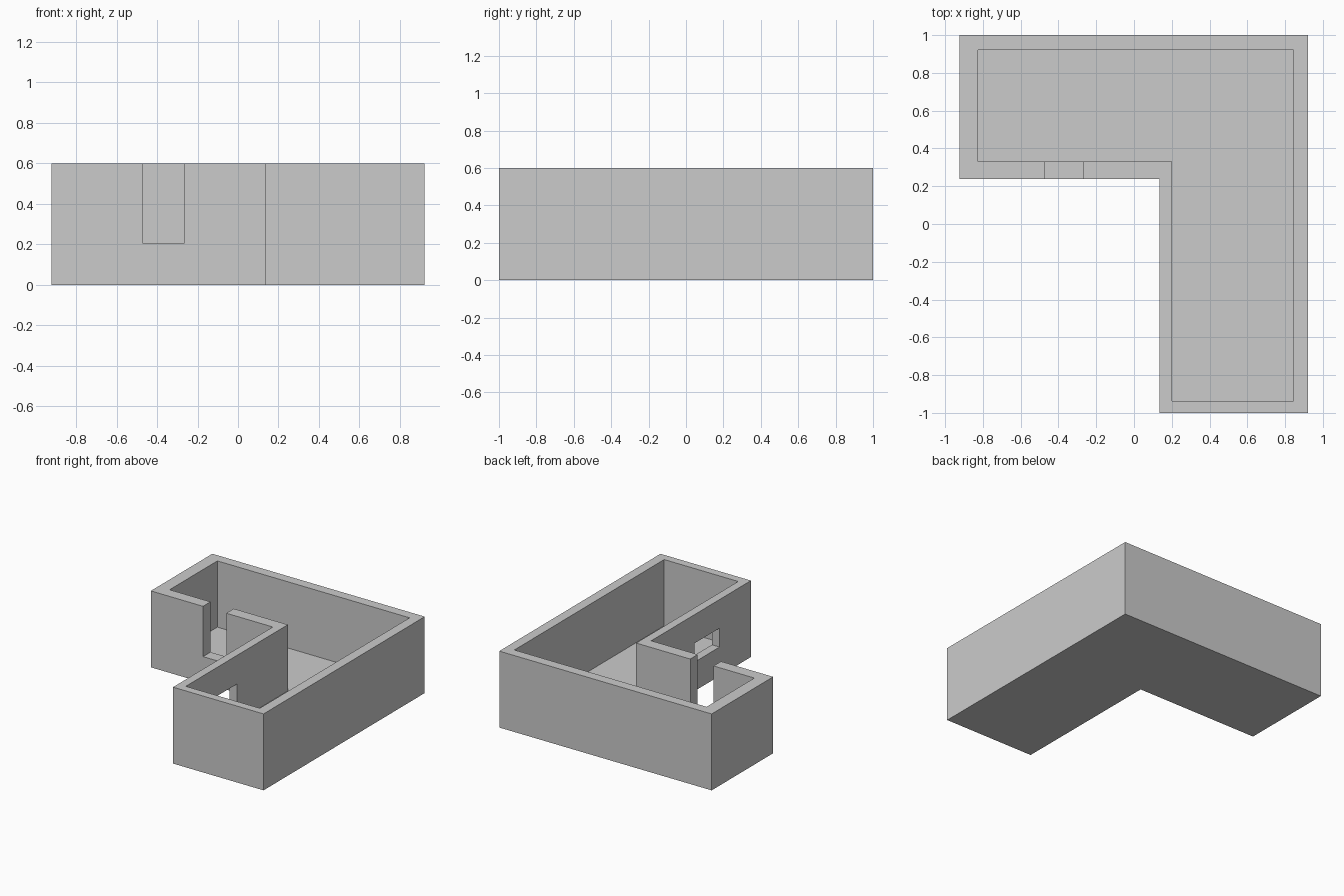
import bpy
import bmesh

if "Cube" in bpy.data.objects:
    bpy.data.objects.remove(bpy.data.objects["Cube"])

HEIGHT, FLOOR = 0.6, 0.08


def prism(name, outline, z0, z1):
    """Extrude a closed plan outline from z0 to z1."""
    bm = bmesh.new()
    base = bm.faces.new([bm.verts.new((x, y, z0)) for x, y in outline])
    ext = bmesh.ops.extrude_face_region(bm, geom=[base])
    top = [v for v in ext["geom"] if isinstance(v, bmesh.types.BMVert)]
    bmesh.ops.translate(bm, verts=top, vec=(0, 0, z1 - z0))
    bmesh.ops.recalc_face_normals(bm, faces=bm.faces)
    mesh = bpy.data.meshes.new(name)
    bm.to_mesh(mesh)
    bm.free()
    obj = bpy.data.objects.new(name, mesh)
    bpy.context.collection.objects.link(obj)
    return obj


def ell(left, right, back, front, notch_x, notch_y):
    """L-shaped plan with the notch at front left."""
    return [(left, notch_y), (notch_x, notch_y), (notch_x, front),
            (right, front), (right, back), (left, back)]


def rect(x0, x1, y0, y1):
    return [(x0, y0), (x1, y0), (x1, y1), (x0, y1)]


def cut(target, cutter):
    """Subtract the cutter, then remove it."""
    cutter.hide_render = True
    mod = target.modifiers.new("cut", 'BOOLEAN')
    mod.operation = 'DIFFERENCE'
    mod.solver = 'EXACT'
    mod.object = cutter
    bpy.context.view_layer.objects.active = target
    bpy.ops.object.modifier_apply(modifier=mod.name)
    bpy.data.objects.remove(cutter)


# L-shaped building shell with floor and open top
shell = prism("building_shell", ell(-0.923, 0.922, 1.0, -1.0, 0.136, 0.237), 0, HEIGHT)
cut(shell, prism("room_cutter", ell(-0.825, 0.845, 0.922, -0.936, 0.202, 0.33), FLOOR, 0.8))

# Open slot in the front wall of the left wing
cut(shell, prism("slot_cutter", rect(-0.47, -0.268, 0.15, 0.45), 0.205, 0.8))

# Window in the inner side wall of the front wing
cut(shell, prism("window_cutter", rect(0.05, 0.3, -0.61, -0.3), 0.227, 0.375))
